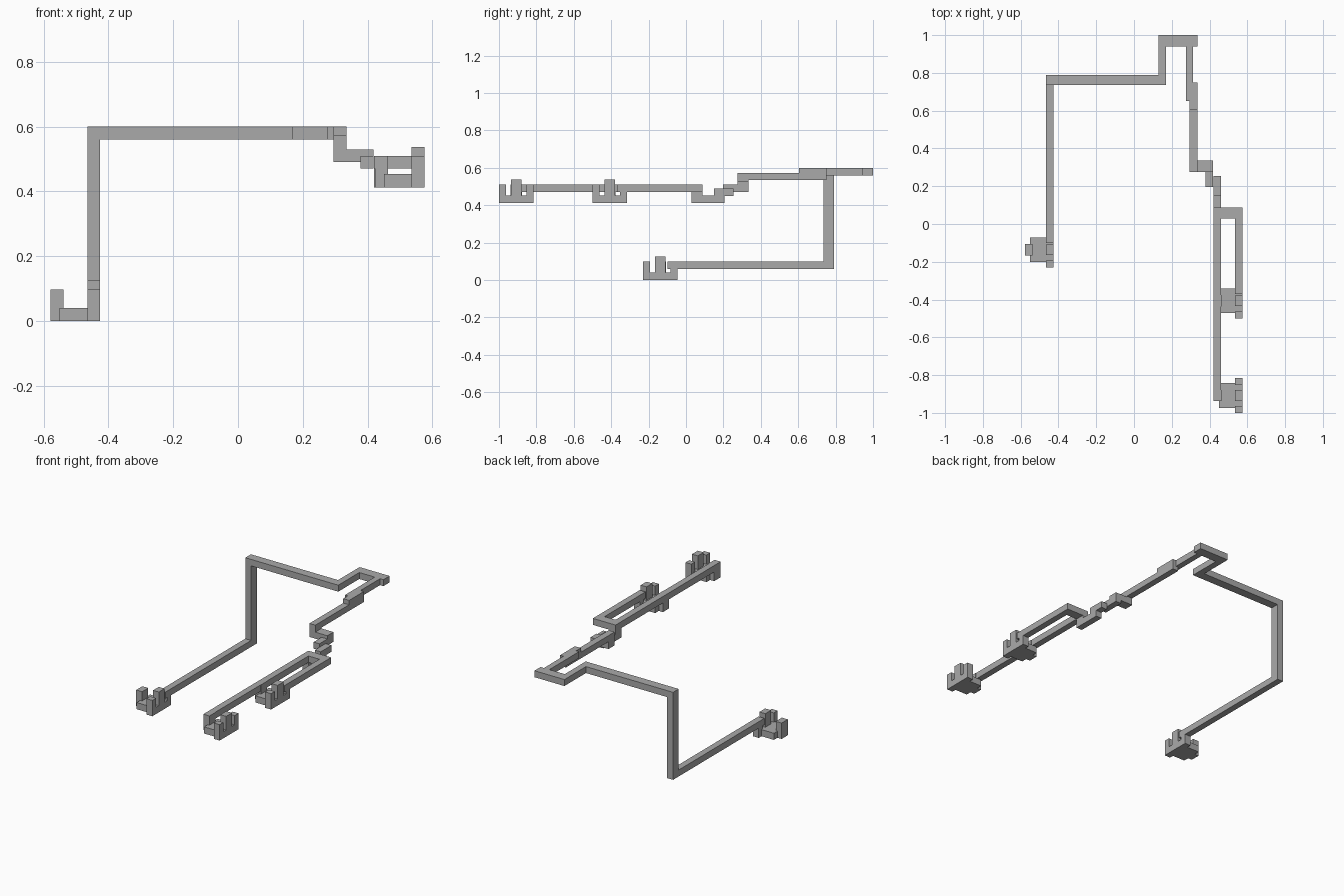
import bpy
import bmesh
from mathutils import Vector

cube = bpy.data.objects.get("Cube")
if cube:
    bpy.data.objects.remove(cube)

# Single grey finish
grey = bpy.data.materials.new("matte grey")
grey.use_nodes = True
colour = (0.4, 0.4, 0.4, 1)
grey.diffuse_color = colour
grey.node_tree.nodes["Principled BSDF"].inputs["Base Color"].default_value = colour


def build(name, boxes, offset=(0, 0, 0)):
    """Make one object from boxes given as (x range, y range, z range)."""
    bm = bmesh.new()
    for box in boxes:
        low, high = (Vector(corner) + Vector(offset) for corner in zip(*box))
        for v in bmesh.ops.create_cube(bm, size=1)["verts"]:
            v.co = [h if c > 0 else l for c, l, h in zip(v.co, low, high)]
    mesh = bpy.data.meshes.new(name)
    bm.to_mesh(mesh)
    bm.free()
    mesh.materials.append(grey)
    obj = bpy.data.objects.new(name, mesh)
    bpy.context.collection.objects.link(obj)


# Shared bar ranges
left_x = (-0.465, -0.425)
inner_x = (0.42, 0.46)
outer_x = (0.535, 0.575)
step_x = (0.295, 0.335)
roof_z = (0.56, 0.6)
rail_z = (0.47, 0.51)
back_y = (0.735, 0.79)

# Long frame on the right side and across the back
build("lower_arm", [(left_x, (-0.1, 0.79), (0.06, 0.1))])
build("upright_post", [(left_x, back_y, (0.06, 0.6))])
build("back_beam", [((-0.465, 0.17), back_y, roof_z)])
build("back_loop", [
    ((0.13, 0.17), (0.735, 1), roof_z),
    ((0.13, 0.335), (0.94, 1), roof_z),
    ((0.275, 0.312), (0.65, 1), roof_z),
])

# Stepped descent to the rails
build("sloping_link", [
    (step_x, (0.605, 0.75), (0.535, 0.6)),
    (step_x, (0.275, 0.75), (0.535, 0.573)),
    (step_x, (0.275, 0.335), (0.49, 0.573)),
    ((0.295, 0.418), (0.275, 0.335), (0.49, 0.53)),
])
build("stair_blocks", [
    ((0.378, 0.418), (0.197, 0.335), rail_z),
    (inner_x, (0.15, 0.255), (0.45, 0.49)),
    (inner_x, (0.03, 0.207), (0.412, 0.453)),
    (inner_x, (0.03, 0.087), (0.412, 0.51)),
])

# Pair of rails joined at the back
build("inner_rail", [(inner_x, (-0.937, 0.087), rail_z)])
build("outer_rail", [(outer_x, (-0.37, 0.087), rail_z)])
build("rail_bridge", [((0.42, 0.575), (0.03, 0.087), rail_z)])

# Three matching forked feet
foot = [
    ((-0.085, 0.005), (-0.065, 0.065), (0, 0.041)),
    ((0, 0.04), (-0.092, 0.092), (0, 0.041)),
    ((0, 0.04), (-0.028, 0.028), (0, 0.125)),
    ((-0.113, -0.073), (-0.03, 0.03), (0, 0.098)),
]
foot += [((0, 0.04), y, (0, 0.098)) for y in ((-0.092, -0.055), (0.055, 0.092))]
for name, place in (
    ("lower_foot", (-0.465, -0.137, 0)),
    ("middle_foot", (0.535, -0.407, 0.412)),
    ("front_foot", (0.535, -0.908, 0.412)),
):
    build(name, foot, place)
